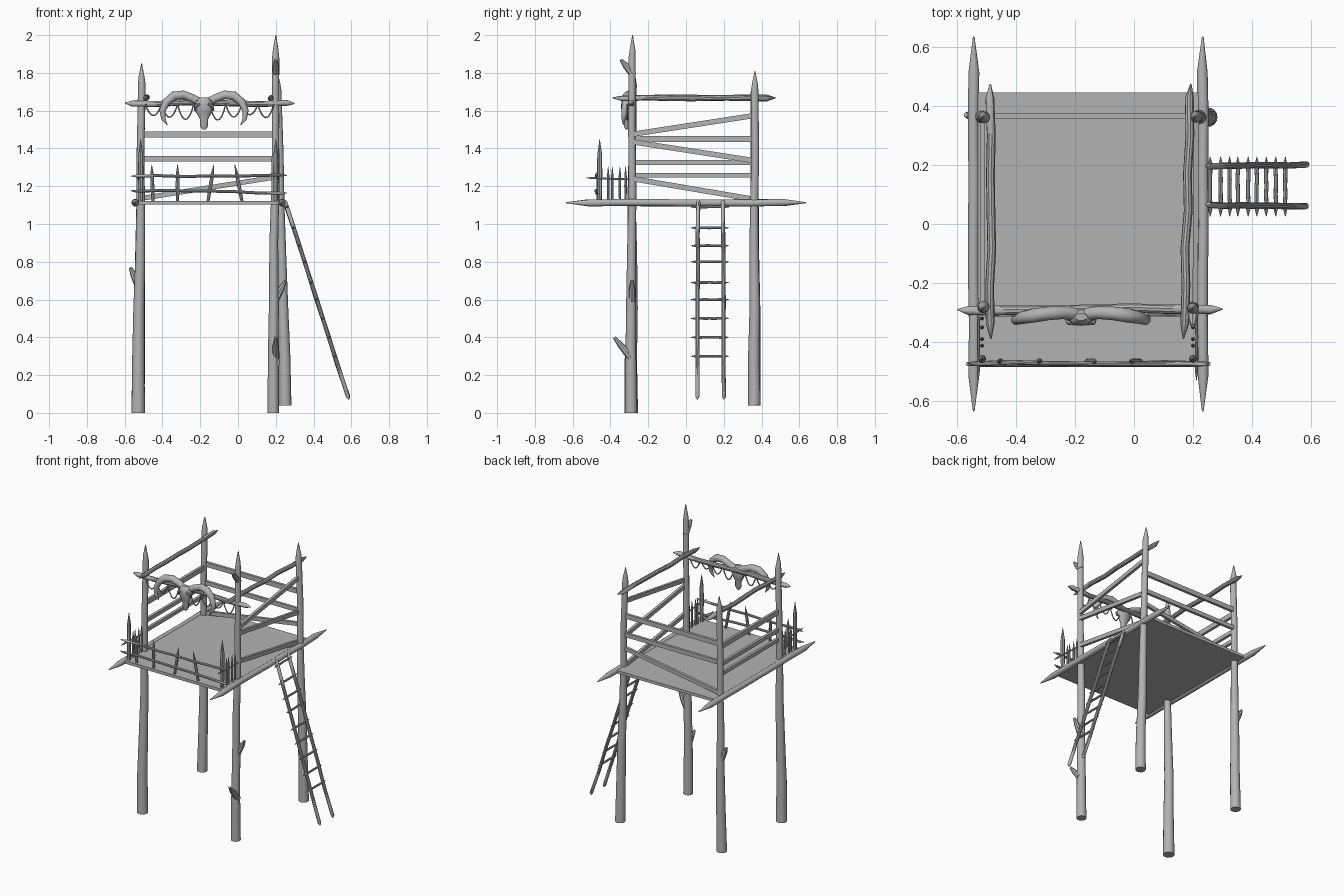
import bpy, bmesh, math, random
from mathutils import Vector

random.seed(4)
cube = bpy.data.objects.get("Cube")
if cube:
    bpy.data.objects.remove(cube)

grey = bpy.data.materials.new("weathered grey")
grey.use_nodes = True
grey.diffuse_color = (0.45, 0.45, 0.45, 1)
grey.node_tree.nodes["Principled BSDF"].inputs["Base Color"].default_value = (0.45, 0.45, 0.45, 1)
parts = []


def finish(name, bm):
    bmesh.ops.recalc_face_normals(bm, faces=bm.faces)
    mesh = bpy.data.meshes.new(name)
    bm.to_mesh(mesh)
    bm.free()
    mesh.materials.append(grey)
    obj = bpy.data.objects.new(name, mesh)
    bpy.context.collection.objects.link(obj)
    parts.append(obj)
    return obj


def tube(name, points, radii, sides=12):
    """Round limb through the points, one radius per point."""
    pts = [Vector(p) for p in points]
    bm = bmesh.new()
    rings = []
    side = (pts[-1] - pts[0]).orthogonal().normalized()
    for i, (p, r) in enumerate(zip(pts, radii)):
        t = (pts[min(i + 1, len(pts) - 1)] - pts[max(i - 1, 0)]).normalized()
        side = (side - t * side.dot(t)).normalized()
        up = t.cross(side)
        rings.append([bm.verts.new(p + r * (side * math.cos(a) + up * math.sin(a)))
                      for a in (math.tau * k / sides for k in range(sides))])
    for a, b in zip(rings, rings[1:]):
        for k in range(sides):
            bm.faces.new((a[k], a[(k + 1) % sides], b[(k + 1) % sides], b[k]))
    bm.faces.new(rings[0])
    bm.faces.new(rings[-1])
    return finish(name, bm)


def pole(name, a, b, r, tip=0.06, wobble=0.004, sides=10):
    """Slightly crooked pole sharpened at both ends."""
    a, b = Vector(a), Vector(b)
    n = 6
    frac = tip / (b - a).length
    steps = [0, frac] + [frac + (1 - 2 * frac) * k / n for k in range(1, n)] + [1 - frac, 1]
    pts = [a.lerp(b, s) + Vector(random.uniform(-wobble, wobble) for _ in range(3)) for s in steps]
    pts[0], pts[-1] = a, b
    tube(name, pts, [r * 0.15] + [r] * (n + 1) + [r * 0.15], sides)


def plank(name, a, b, height, depth):
    """Flat board between two points, height kept upright."""
    a, b = Vector(a), Vector(b)
    out = (b - a).cross(Vector((0, 0, 1))).normalized() * depth / 2
    up = Vector((0, 0, height / 2))
    bm = bmesh.new()
    ends = [[bm.verts.new(p + o) for o in (out + up, out - up, -out - up, up - out)] for p in (a, b)]
    for k in range(4):
        bm.faces.new((ends[0][k], ends[0][(k + 1) % 4], ends[1][(k + 1) % 4], ends[1][k]))
    bm.faces.new(ends[0])
    bm.faces.new(ends[1])
    finish(name, bm)


# Four tapering posts with sharpened tops
def post(name, base, top, r0, r1):
    base, top = Vector(base), Vector(top)
    shares = (0, 0.15, 0.3, 0.45, 0.6, 0.75, 0.94, 0.96, 1)
    pts = [base.lerp(top, s) for s in shares]
    for p in pts[1:-2]:
        p.x += random.uniform(-0.004, 0.004)
        p.y += random.uniform(-0.004, 0.004)
    radii = [r0 + (r1 - r0) * min(1, s / 0.7) for s in shares]
    radii[-2:] = [r1 * 0.8, 0.002]
    tube(name, pts, radii, 16)


post("front_left_post", (0.187, -0.29, 0), (0.2, -0.283, 2), 0.031, 0.019)
post("front_right_post", (-0.528, -0.29, 0), (-0.51, -0.283, 1.85), 0.036, 0.02)
post("back_left_post", (0.25, 0.362, 0.04), (0.207, 0.365, 1.81), 0.033, 0.02)
post("back_right_post", (-0.528, 0.362, 0.04), (-0.51, 0.365, 1.8), 0.033, 0.02)

# Broken branch stubs on the posts
stubs = [((-0.53, 0.365, 0.68), (-0.57, 0.37, 0.77)), ((0.2, -0.29, 0.29), (0.2, -0.38, 0.4)),
         ((0.195, -0.285, 0.59), (0.25, -0.285, 0.7)), ((0.2, -0.28, 1.79), (0.2, -0.345, 1.87))]
for a, b in stubs:
    a, b = Vector(a), Vector(b)
    tube("branch_stub", [a, a.lerp(b, 0.6), b], [0.02, 0.017, 0.008], 8)

# Deck and the two long beams under it
plank("deck", (-0.535, -0.02, 1.113), (0.235, -0.02, 1.113), 0.02, 0.93)
for x in (-0.543, 0.233):
    pole("deck_beam", (x, -0.635, 1.113), (x, 0.635, 1.113), 0.019, 0.12, 0.002, 12)

# Back railing boards
for z0, z1, h in ((1.475, 1.475, 0.032), (1.345, 1.345, 0.028), (1.135, 1.25, 0.026)):
    plank("back_rail", (-0.515, 0.367, z0), (0.21, 0.367, z1), h, 0.018)

# Side railing boards: zigzag on one side, level on the other
for z0, z1 in ((1.475, 1.575), (1.435, 1.335), (1.24, 1.13)):
    plank("left_rail", (0.207, -0.285, z0), (0.212, 0.365, z1), 0.028, 0.018)
for z, h in ((1.45, 0.034), (1.325, 0.026), (1.258, 0.024)):
    plank("right_rail", (-0.513, -0.285, z), (-0.513, 0.365, z), h, 0.018)

# Top poles
pole("front_top_pole", (-0.597, -0.29, 1.64), (0.3, -0.288, 1.638), 0.016, 0.04)
pole("right_top_pole", (-0.485, -0.39, 1.668), (-0.487, 0.475, 1.668), 0.015, 0.05)
pole("left_top_pole", (0.167, -0.39, 1.668), (0.193, 0.475, 1.668), 0.015, 0.05)

# Low front fence: rails and stakes
pole("fence_rail", (-0.57, -0.47, 1.253), (0.26, -0.478, 1.257), 0.008, 0.03)
pole("fence_rail", (-0.57, -0.478, 1.177), (0.26, -0.47, 1.165), 0.008, 0.03)
for x in (-0.527, 0.212):
    pole("fence_side_rail", (x, -0.53, 1.245), (x, -0.29, 1.235), 0.005, 0.03, 0.001)


def stake(x0, x1, y, top, r):
    a, b = Vector((x0, y, 1.115)), Vector((x1, y, top))
    tube("fence_stake", [a, a.lerp(b, 0.45), a.lerp(b, 0.75), b], [r * 0.8, r, r * 0.9, 0.001], 8)


for x0, x1 in ((-0.45, -0.457), (-0.32, -0.32), (-0.16, -0.127), (0.022, -0.017)):
    stake(x0, x1, -0.465, 1.315, 0.01)
for x in (-0.515, 0.2):
    stake(x, x, -0.457, 1.45, 0.014)
    for y in (-0.412, -0.39, -0.35, -0.32):
        stake(x, x, y, 1.305, 0.007)

# Ladder leaning on the side
top_x, low_x, top_z, low_z = 0.245, 0.587, 1.13, 0.07
for y in (0.064, 0.196):
    pole("ladder_rail", (top_x, y, top_z), (low_x, y + (y - 0.13) * 0.06, low_z), 0.011, 0.015, 0.002)
for z in (1.09, 0.98, 0.885, 0.8, 0.69, 0.6, 0.5, 0.4, 0.3):
    x = top_x + (low_x - top_x) * (top_z - z) / (top_z - low_z)
    pole("ladder_rung", (x, 0.025, z), (x, 0.228, z), 0.007, 0.025, 0.001, 8)

# Horned skull on the front pole
cx = -0.18
skull = tube("skull", [(cx, -0.315, z) for z in (1.67, 1.655, 1.62, 1.585, 1.555, 1.52, 1.5)],
             [0.02, 0.042, 0.05, 0.038, 0.022, 0.022, 0.01], 16)
for v in skull.data.vertices:
    v.co.y = -0.315 + (v.co.y + 0.315) * 0.6
for s in (-1, 1):
    tube("skull_brow", [(cx + s * 0.02, -0.338, 1.635), (cx + s * 0.042, -0.332, 1.625),
                        (cx + s * 0.05, -0.32, 1.6)], [0.006, 0.01, 0.005], 8)
    path = ((0.02, -0.305, 1.645), (0.06, -0.3, 1.665), (0.11, -0.303, 1.684), (0.16, -0.31, 1.678),
            (0.2, -0.318, 1.645), (0.22, -0.325, 1.6), (0.215, -0.33, 1.555), (0.195, -0.332, 1.525))
    tube("horn", [(cx + s * x, y, z) for x, y, z in path],
         [0.022, 0.022, 0.023, 0.024, 0.021, 0.017, 0.011, 0.002], 12)

# Cord draped in loops along the front pole
spans = 8
left, width = -0.49, 0.68 / spans
for k in range(spans):
    dip = random.uniform(0.05, 0.085)
    x0 = left + k * width
    pts = [(x0 + width * t, -0.31, 1.635 - dip * math.sin(math.pi * t) ** 0.8)
           for t in (j / 10 for j in range(11))]
    tube("hanging_cord", pts, [0.004] * 11, 6)

# Smooth shading with crisp edges
bpy.ops.object.select_all(action="DESELECT")
for obj in parts:
    obj.select_set(True)
bpy.context.view_layer.objects.active = parts[0]
bpy.ops.object.shade_smooth_by_angle(angle=math.radians(35))
